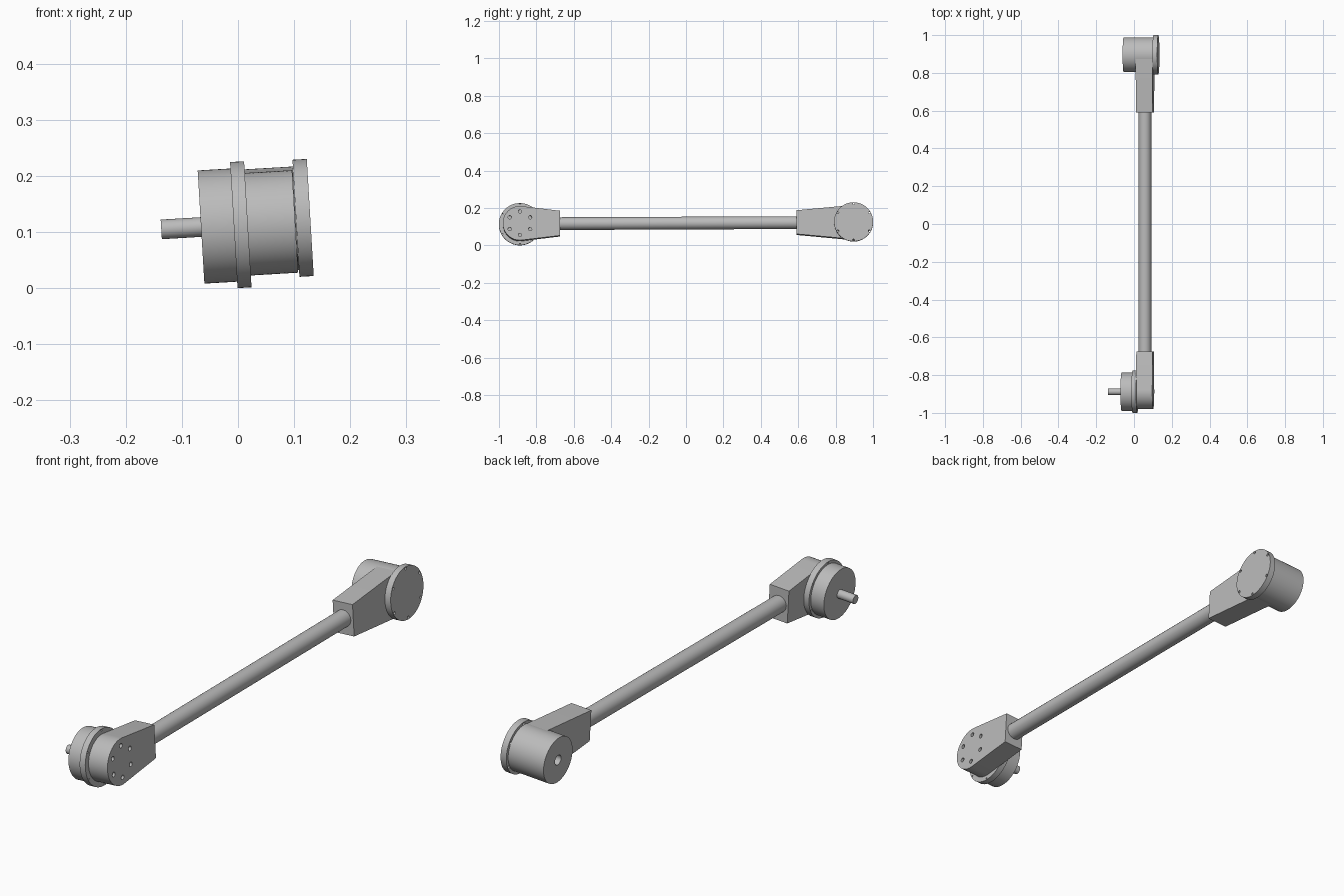
import bpy, bmesh
from math import radians, sin, cos, tau
from mathutils import Matrix, Vector

if "Cube" in bpy.data.objects:
    bpy.data.objects.remove(bpy.data.objects["Cube"])

grey = bpy.data.materials.new("machined grey")
grey.use_nodes = True
grey.diffuse_color = (0.5, 0.5, 0.5, 1)
grey.node_tree.nodes["Principled BSDF"].inputs["Base Color"].default_value = (0.5, 0.5, 0.5, 1)

# Both joint axes run along x with a slight roll about y
ROLL = Matrix.Rotation(radians(-3.4), 4, 'Y')
FRONT = Matrix.Translation((0, -0.888, 0.113)) @ ROLL
BACK = Matrix.Translation((0, 0.896, 0.1185)) @ ROLL


def add_cylinder(bm, x0, x1, r, sides, y=0, z=0):
    place = Matrix.Translation(((x0 + x1) / 2, y, z)) @ Matrix.Rotation(tau / 4, 4, 'Y')
    bmesh.ops.create_cone(bm, cap_ends=True, segments=sides, radius1=r, radius2=r,
                          depth=x1 - x0, matrix=place)


def make_object(name, bm, matrix):
    bmesh.ops.recalc_face_normals(bm, faces=bm.faces)
    mesh = bpy.data.meshes.new(name)
    bm.to_mesh(mesh)
    bm.free()
    mesh.materials.append(grey)
    obj = bpy.data.objects.new(name, mesh)
    obj.matrix_world = matrix
    bpy.context.collection.objects.link(obj)
    return obj


def cylinder(name, x0, x1, r, joint, sides=64):
    bm = bmesh.new()
    add_cylinder(bm, x0, x1, r, sides)
    return make_object(name, bm, joint)


def link(name, x0, x1, r, reach, half, side, joint):
    """Round end blending along tangents into a tapered, square-ended arm."""
    start = tau / 4 - (r - half) / reach
    steps = 36
    outline = [(reach, -half), (reach, half)]
    for i in range(steps + 1):
        a = start + (tau - 2 * start) * i / steps
        outline.append((r * cos(a), r * sin(a)))
    bm = bmesh.new()
    face = bm.faces.new([bm.verts.new((x0, side * y, z)) for y, z in outline])
    out = bmesh.ops.extrude_face_region(bm, geom=[face])["geom"]
    moved = [v for v in out if isinstance(v, bmesh.types.BMVert)]
    bmesh.ops.translate(bm, verts=moved, vec=(x1 - x0, 0, 0))
    return make_object(name, bm, joint)


def drill(obj, x0, x1, r, ring=0, count=1):
    """Cut one central hole or a ring of bolt holes."""
    bm = bmesh.new()
    for i in range(count):
        a = tau / 4 + tau * i / count
        add_cylinder(bm, x0, x1, r, 16, ring * cos(a), ring * sin(a))
    cutter = make_object("drill", bm, obj.matrix_world.copy())
    cutter.hide_render = True
    mod = obj.modifiers.new("holes", 'BOOLEAN')
    mod.operation, mod.solver, mod.object = 'DIFFERENCE', 'EXACT', cutter
    bpy.context.view_layer.update()
    done = bpy.data.meshes.new_from_object(
        obj.evaluated_get(bpy.context.evaluated_depsgraph_get()))
    obj.modifiers.clear()
    obj.data = done
    bpy.data.objects.remove(cutter)


# Front joint: shaft, motor housing, flange and link with bolt ring
parts = [cylinder("front_shaft", -0.137, -0.05, 0.0175, FRONT, 24),
         cylinder("front_housing", -0.066, 0.0, 0.101, FRONT)]
flange = cylinder("front_flange", -0.0075, 0.0175, 0.1125, FRONT)
drill(flange, -0.02, 0.03, 0.0035, 0.107, 6)
front_link = link("front_link", 0.016, 0.102, 0.0915, 0.213, 0.0665, 1, FRONT)
drill(front_link, 0.08, 0.12, 0.009, 0.063, 6)

# Back joint: bored housing, link and cover disc
housing = cylinder("back_housing", -0.055, 0.104, 0.0925, BACK)
drill(housing, -0.07, 0.03, 0.02)
back_link = link("back_link", 0.014, 0.103, 0.0915, 0.306, 0.0635, -1, BACK)
cover = cylinder("back_cover", 0.1035, 0.129, 0.1045, BACK)
drill(cover, 0.09, 0.14, 0.0055, 0.0975, 6)

# Tube joining both links
start = FRONT @ Vector((0.058, 0.19, 0))
end = BACK @ Vector((0.058, -0.28, 0))
aim = (end - start).to_track_quat('X', 'Z').to_matrix().to_4x4()
tube = cylinder("tube", 0, (end - start).length, 0.034,
                Matrix.Translation(start) @ aim, 24)

# Smooth round walls, keep rims crisp
parts += [flange, front_link, housing, back_link, cover, tube]
bpy.ops.object.select_all(action='DESELECT')
for obj in parts:
    obj.select_set(True)
bpy.context.view_layer.objects.active = tube
bpy.ops.object.shade_smooth_by_angle(angle=radians(30))
